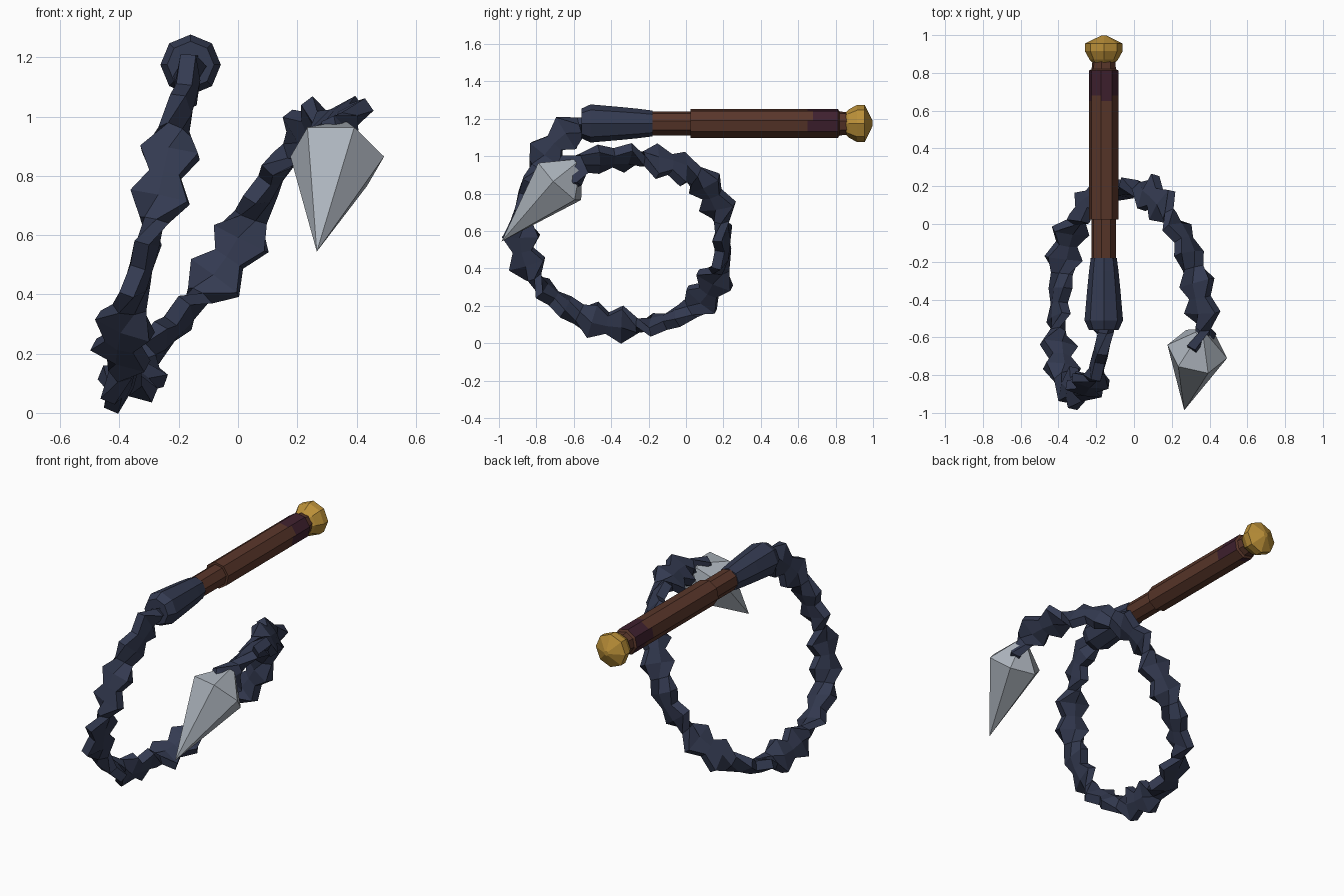
import bpy, bmesh
from math import sin, cos, pi
from mathutils import Vector, Matrix

cube = bpy.data.objects.get("Cube")
if cube:
    bpy.data.objects.remove(cube)


def material(name, r, g, b):
    m = bpy.data.materials.new(name)
    m.use_nodes = True
    m.diffuse_color = (r, g, b, 1)
    m.node_tree.nodes["Principled BSDF"].inputs["Base Color"].default_value = (r, g, b, 1)
    return m


navy = material("dark_navy_leather", .034, .043, .083)
brown = material("brown_leather", .1, .037, .023)
stain = material("dark_purple_stain", .05, .015, .028)
gold = material("gold", .5, .28, .04)
steel = material("steel", .41, .45, .5)


def loft(name, rings, mats, rule=None):
    """Skin a list of vertex rings, cap both ends and colour by rule."""
    bm = bmesh.new()
    loops = [[bm.verts.new(p) for p in ring] for ring in rings]
    n = len(loops[0])
    for a, b in zip(loops, loops[1:]):
        for i in range(n):
            k = (i + 1) % n
            face = bm.faces.new((a[i], a[k], b[k], b[i]))
            if rule:
                face.material_index = rule(i, face.calc_center_median())
    bm.faces.new(loops[0])
    bm.faces.new(loops[-1])
    bmesh.ops.remove_doubles(bm, verts=bm.verts, dist=.0005)
    bmesh.ops.recalc_face_normals(bm, faces=bm.faces)
    mesh = bpy.data.meshes.new(name)
    bm.to_mesh(mesh)
    bm.free()
    for m in mats:
        mesh.materials.append(m)
    obj = bpy.data.objects.new(name, mesh)
    bpy.context.collection.objects.link(obj)
    return obj


def turned(name, profile, start, axis, sides, mats, phase=0, rule=None):
    """Faceted turned part; profile holds (distance along axis, radius)."""
    axis = Vector(axis).normalized()
    side = axis.cross(Vector((0, 0, 1))).normalized()
    up = side.cross(axis)
    rings = []
    for d, r in profile:
        angles = [2 * pi * (i + phase) / sides for i in range(sides)]
        rings.append([Vector(start) + axis * d + (side * cos(a) + up * sin(a)) * r
                      for a in angles])
    return loft(name, rings, mats, rule)


# Handle parts along the y axis
centre, along = (-.16, 0, 1.175), (0, 1, 0)
turned("collar", [(-.56, .079), (-.51, .102), (-.35, .088), (-.25, .078), (-.18, .069)],
       centre, along, 8, [navy])
turned("handle_neck", [(-.2, .065), (.04, .065)], centre, along, 8, [brown], .25)

# Grip, with a ragged stain beginning at a different place on each side
stain_start = [.68, .65, .68, .65, .72, .78, .82, .65]
steps = [(.62 + .03 * i, .079) for i in range(7)]
turned("grip", [(.025, .079)] + steps + [(.812, .079), (.82, .066), (.87, .06)],
       centre, along, 8, [brown, stain], .25,
       lambda i, c: int(stain_start[i] < c.y < .815))
turned("pommel", [(.855, .06), (.87, .075), (.915, .1), (.955, .1), (.997, .015)],
       centre, along, 8, [gold])

# Spike
turned("spike", [(-.14, .03), (0, .162), (.452, 0)],
       (.335, -.675, .865), (-.07, -.315, -.325), 6, [steel])

# Lash path
path = [Vector(p) for p in (
    (-.16, -.49, 1.177), (-.17, -.66, 1.11), (-.22, -.81, .92), (-.26, -.87, .74),
    (-.31, -.88, .55), (-.36, -.83, .38), (-.39, -.72, .25), (-.4, -.54, .14),
    (-.39, -.35, .1), (-.36, -.12, .11), (-.28, .08, .23), (-.14, .17, .38),
    (-.01, .195, .55), (.08, .165, .74), (.17, .07, .88), (.27, -.1, .96),
    (.33, -.3, .99), (.36, -.46, .985), (.365, -.57, .95), (.345, -.68, .87))]


def smooth_path(points, steps=12):
    ends = [2 * points[0] - points[1]] + points + [2 * points[-1] - points[-2]]
    out = []
    for a, b, c, d in zip(ends, ends[1:], ends[2:], ends[3:]):
        for i in range(steps):
            t = i / steps
            out.append(b + (c - a) * t / 2 + (2 * a - 5 * b + 4 * c - d) * t * t / 2
                       + (3 * b - a - 3 * c + d) * t ** 3 / 2)
    return out + [points[-1]]


# Lash: flat angular links in pairs, each pair a quarter turn from the last
fine = smooth_path(path)
spacing, travelled, j = .08, 0, 0
rings = []
across = Vector((1, 0, 0))
for a, b in zip(fine, fine[1:]):
    step = (b - a).length
    tangent = (b - a).normalized()
    # Carry the cross direction along the path without added twist
    across = (across - tangent * across.dot(tangent)).normalized()
    while travelled + step >= j * spacing:
        p = a.lerp(b, (j * spacing - travelled) / step)
        quarters = (j // 2 + 1) // 2 + ((j + 1) // 2 + 1) // 2
        u = Matrix.Rotation(pi / 4 * quarters, 3, tangent) @ across
        v = tangent.cross(u)
        w, t = (.052, .041) if j % 2 or j == 0 else (.1, .04)
        rim = .65 * t
        outline = [(w, rim), (0, t), (-w, rim), (-w, -rim), (0, -t), (w, -rim)]
        rings.append([p + u * x + v * y for x, y in outline])
        j += 1
    travelled += step
loft("lash", rings, [navy])
